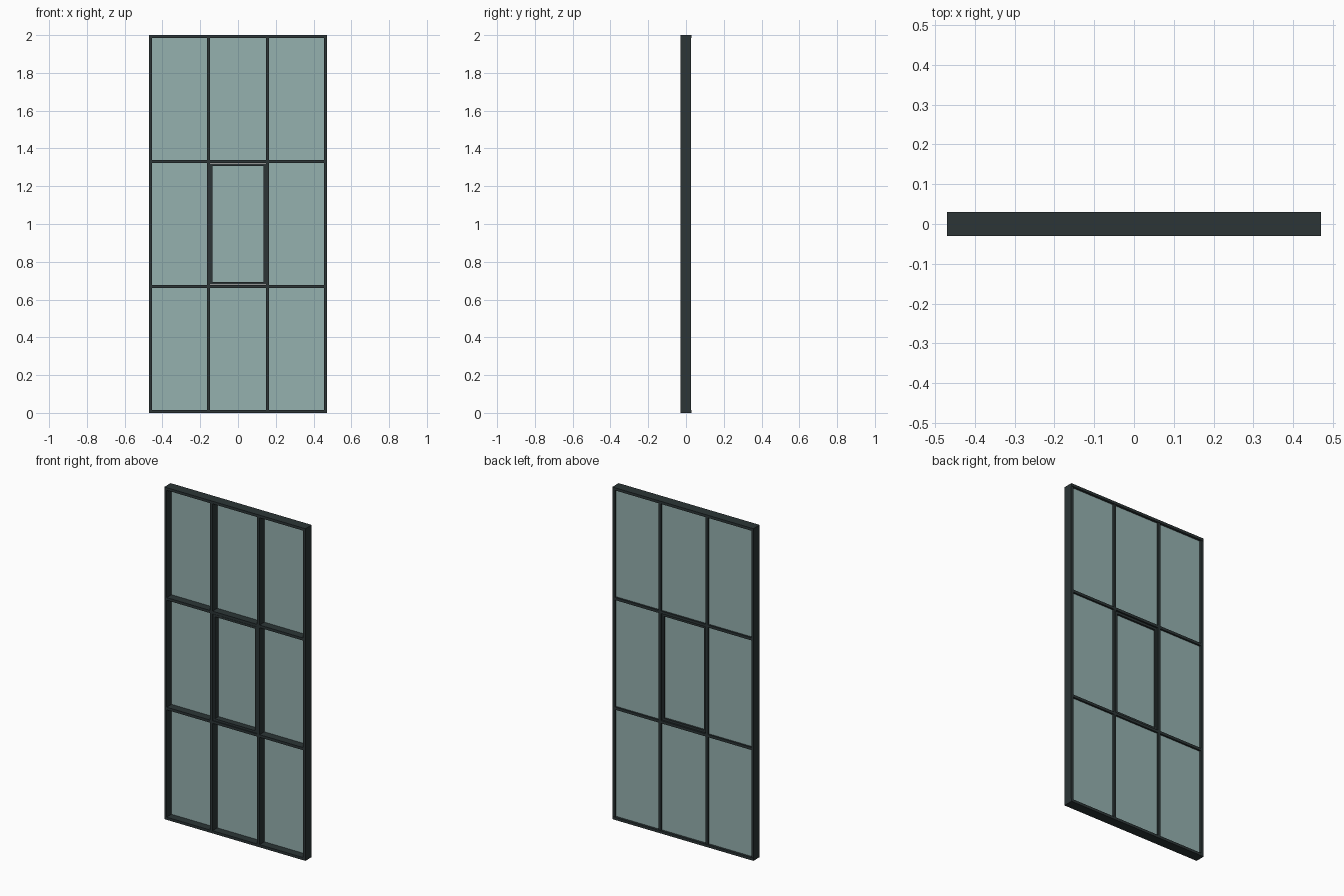
import bpy, bmesh

if "Cube" in bpy.data.objects:
    bpy.data.objects.remove(bpy.data.objects["Cube"])


def material(name, rgba):
    m = bpy.data.materials.new(name)
    m.diffuse_color = rgba
    m.use_nodes = True
    m.node_tree.nodes["Principled BSDF"].inputs["Base Color"].default_value = m.diffuse_color
    return m


FRAME = material("dark_metal", (0.025, 0.036, 0.037, 1))
GLASS = material("tinted_glass", (0.30, 0.44, 0.43, 0.72))


def mesh_object(name, bm, mat):
    me = bpy.data.meshes.new(name)
    bm.to_mesh(me)
    bm.free()
    me.materials.append(mat)
    ob = bpy.data.objects.new(name, me)
    bpy.context.collection.objects.link(ob)
    return ob


def box(name, x, y, z, mat=FRAME):
    """Box from (low, high) ranges on each axis."""
    bm = bmesh.new()
    bmesh.ops.create_cube(bm, size=1)
    for v in bm.verts:
        v.co = [r[0] + (c + 0.5) * (r[1] - r[0]) for r, c in zip((x, y, z), v.co)]
    return mesh_object(name, bm, mat)


def pane(name, x, y, z):
    """Single glass sheet facing the front."""
    bm = bmesh.new()
    vs = [bm.verts.new((a, y, b)) for a, b in
          ((x[0], z[0]), (x[1], z[0]), (x[1], z[1]), (x[0], z[1]))]
    bm.faces.new(vs)
    return mesh_object(name, bm, GLASS)


BAR = 0.016                      # visible width of the bars
HALF_W, HEIGHT = 0.47, 2.0
columns = [-HALF_W + BAR / 2, -0.157, 0.157, HALF_W - BAR / 2]
rows = [BAR / 2, 0.67, 1.33, HEIGHT - BAR / 2]
h = BAR / 2

# Upright bars, running between the top and bottom rails
for i, x in enumerate(columns):
    box(f"upright_{i}", (x - h, x + h), (-0.03, 0.027), (BAR, HEIGHT - BAR))

# Top and bottom rails span the full width
for name, z in (("bottom_rail", rows[0]), ("top_rail", rows[3])):
    box(name, (-HALF_W, HALF_W), (-0.03, 0.03), (z - h, z + h))

# Cross bars fitted between neighbouring uprights
for z, label in ((rows[1], "lower"), (rows[2], "upper")):
    for i in range(3):
        box(f"{label}_cross_bar_{i}", (columns[i] + h, columns[i + 1] - h),
            (-0.03, 0.027), (z - h, z + h))

# Opening sash in the middle cell
sx, z0, z1, s = 0.147, 0.680, 1.320, 0.013
SASH_Y = (-0.028, 0.02)
for side in (-1, 1):
    box("sash_stile", sorted((side * sx, side * (sx - s))), SASH_Y, (z0, z1))
box("sash_bottom", (-sx + s, sx - s), SASH_Y, (z0, z0 + s))
box("sash_top", (-sx + s, sx - s), SASH_Y, (z1 - s, z1))

# Glass: fixed panes near the back, the sash pane set deeper
for i in range(3):
    for j in range(3):
        if i == j == 1:
            pane("sash_glass", (-sx + s, sx - s), 0.008, (z0 + s, z1 - s))
        else:
            pane(f"glass_{i}_{j}", (columns[i] + h, columns[i + 1] - h), 0.016,
                 (rows[j] + h, rows[j + 1] - h))
